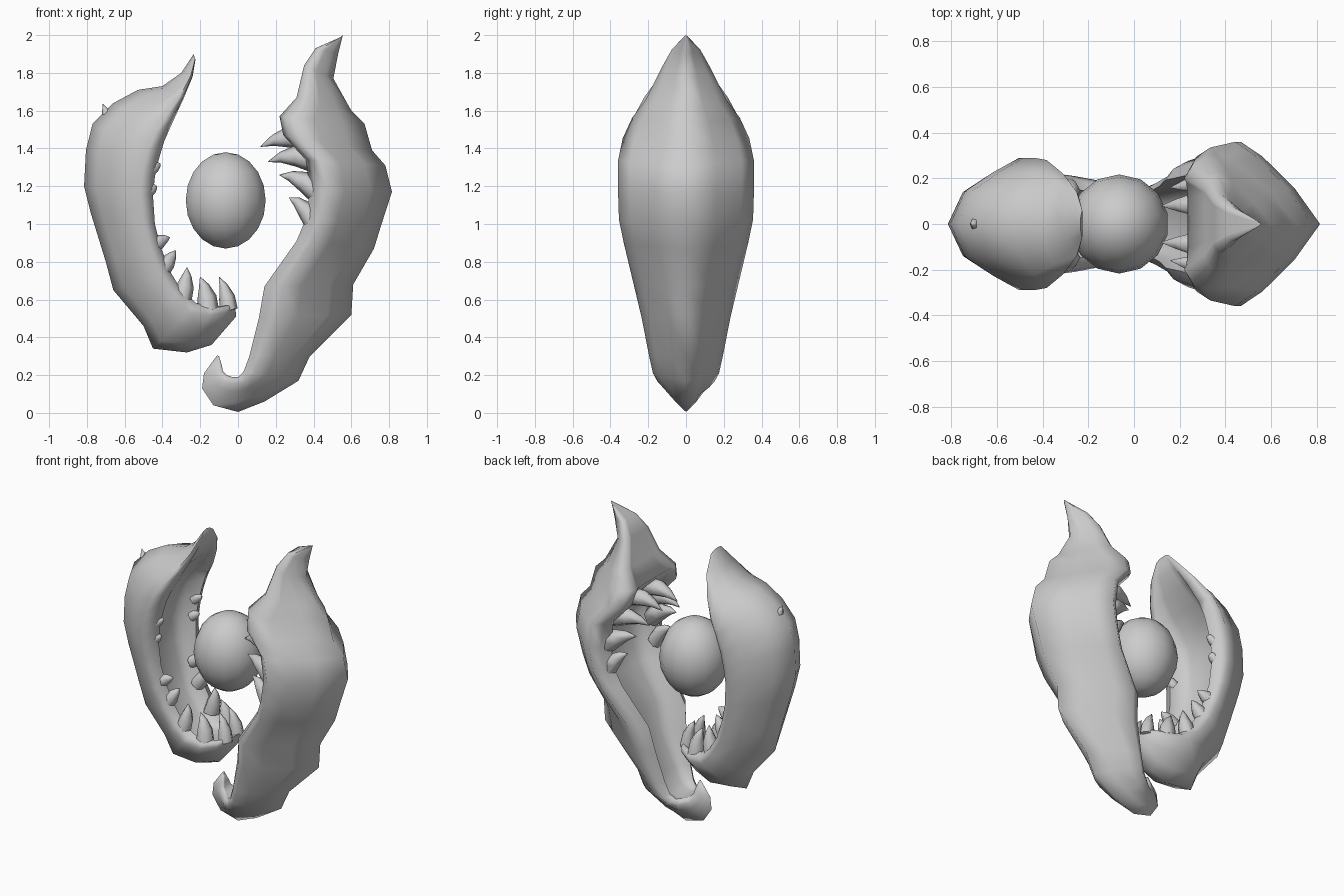
import bpy, bmesh, math
from mathutils import Vector

cube = bpy.data.objects.get("Cube")
if cube:
    bpy.data.objects.remove(cube)

grey = bpy.data.materials.new("bone_grey")
grey.use_nodes = True
grey.diffuse_color = (0.6, 0.6, 0.6, 1)
grey.node_tree.nodes["Principled BSDF"].inputs["Base Color"].default_value = (0.6, 0.6, 0.6, 1)


def finish(name, bm):
    bmesh.ops.recalc_face_normals(bm, faces=bm.faces)
    mesh = bpy.data.meshes.new(name)
    bm.to_mesh(mesh)
    bm.free()
    mesh.materials.append(grey)
    ob = bpy.data.objects.new(name, mesh)
    bpy.context.collection.objects.link(ob)
    bpy.ops.object.select_all(action='DESELECT')
    ob.select_set(True)
    bpy.context.view_layer.objects.active = ob
    bpy.ops.object.shade_smooth_by_angle(angle=math.radians(85))


def loft(bm, rings):
    """Skin a list of closed rings and cap both ends."""
    loops = [[bm.verts.new(p) for p in ring] for ring in rings]
    n = len(loops[0])
    for a, b in zip(loops, loops[1:]):
        for i in range(n):
            j = (i + 1) % n
            bm.faces.new((a[i], a[j], b[j], b[i]))
    bm.faces.new(loops[0])
    bm.faces.new(loops[-1])


def jaw(name, stations, outer, rim_width):
    """Each station: rim x, z, ridge x, z, half width, hollow depth."""
    rings = []
    for ex, ez, rx, rz, w, d in stations:
        rim, ridge = Vector((ex, 0, ez)), Vector((rx, 0, rz))

        def at(t, y):
            p = rim.lerp(ridge, t)
            p.y = y * w
            return p
        inner = [(d * .75, rim_width * .9), (d, rim_width * .55)]
        half = outer + [(0, rim_width)] + inner
        ring = [at(1, 0)] + [at(t, y) for t, y in half] + [at(d, 0)]
        ring += [at(t, -y) for t, y in reversed(half)]
        rings.append(ring)
    bm = bmesh.new()
    loft(bm, rings)
    finish(name, bm)


# Long hooked jaw with a pointed crest
jaw("upper_jaw", [
    (.545, 1.99, .555, 2.0, .01, 0), (.41, 1.93, .53, 1.9, .075, 0),
    (.35, 1.84, .505, 1.77, .13, 0), (.31, 1.67, .6, 1.6, .215, 0),
    (.22, 1.57, .67, 1.53, .285, .03), (.24, 1.47, .71, 1.39, .335, .22),
    (.36, 1.34, .78, 1.31, .36, .33), (.38, 1.18, .815, 1.17, .36, .33),
    (.36, 1.03, .76, 1.0, .355, .33), (.31, .91, .72, .87, .33, .33),
    (.14, .67, .61, .68, .275, .33), (.11, .5, .6, .52, .235, .3),
    (.06, .3, .38, .3, .195, .25), (.03, .22, .32, .17, .175, .2),
    (0, .19, .14, .06, .15, .1), (-.03, .19, 0, .005, .115, 0),
    (-.06, .2, -.13, .04, .07, 0), (-.08, .22, -.19, .13, .05, 0),
    (-.085, .25, -.18, .21, .035, 0), (-.1, .3, -.11, .305, .005, 0),
], [(.74, .44), (.42, .82), (.2, 1), (.07, .88)], .7)

# Shorter scooped jaw
jaw("lower_jaw", [
    (-.225, 1.87, -.235, 1.9, .06, 0), (-.24, 1.78, -.3, 1.8, .14, .1),
    (-.29, 1.66, -.4, 1.73, .22, .2), (-.35, 1.53, -.53, 1.71, .28, .28),
    (-.39, 1.44, -.66, 1.64, .29, .3), (-.42, 1.34, -.77, 1.53, .29, .32),
    (-.44, 1.25, -.805, 1.39, .288, .32),
    (-.45, 1.15, -.815, 1.2, .28, .32), (-.44, 1.0, -.78, 1.06, .265, .32),
    (-.41, .88, -.7, .8, .25, .32), (-.36, .75, -.66, .65, .23, .32),
    (-.3, .65, -.5, .46, .22, .3), (-.22, .58, -.45, .34, .21, .25),
    (-.13, .56, -.27, .32, .19, .15), (-.05, .57, -.14, .36, .14, .08),
    (-.015, .57, -.01, .51, .05, 0),
], [(.82, .5), (.48, .79), (.18, 1), (.05, .9)], .7)

# Floating orb between the jaws
bm = bmesh.new()
bmesh.ops.create_uvsphere(bm, u_segments=14, v_segments=10, radius=1)
bmesh.ops.scale(bm, vec=(.217, .217, .255), verts=bm.verts)
bmesh.ops.translate(bm, vec=(-.065, 0, 1.125), verts=bm.verts)
finish("orb", bm)


def tooth(name, base, tip, radius, bend):
    """Curved cone from base to tip."""
    base, tip, bend = Vector(base), Vector(tip), Vector(bend)
    axis = (tip - base).normalized()
    u = axis.cross(Vector((0, 1, .01))).normalized()
    v = axis.cross(u)
    rings = []
    for t, r in ((0, 1), (.35, .85), (.7, .45), (1, .03)):
        c = base.lerp(tip, t) + bend * (4 * t * (1 - t))
        rings.append([c + (u * math.cos(k * math.pi / 3) + v * math.sin(k * math.pi / 3)) * r * radius
                      for k in range(6)])
    bm = bmesh.new()
    loft(bm, rings)
    finish(name, bm)


# Mirrored teeth: base x, z; tip x, z; base y, tip y; radius
upper_teeth = [
    (.34, 1.45, .12, 1.41, .09, .08, .065), (.38, 1.34, .16, 1.33, .19, .16, .065),
    (.42, 1.17, .22, 1.26, .24, .21, .065), (.4, 1.01, .27, 1.14, .25, .23, .055),
]
lower_teeth = [
    (-.05, .54, -.1, .72, .06, .05, .05), (-.16, .54, -.2, .72, .12, .11, .06),
    (-.3, .6, -.27, .77, .15, .14, .055), (-.41, .75, -.33, .86, .165, .15, .05),
    (-.46, .88, -.36, .93, .18, .17, .045), (-.48, 1.17, -.43, 1.2, .2, .2, .035),
    (-.47, 1.28, -.41, 1.32, .21, .2, .035),
]
for row, teeth, bend in (("upper", upper_teeth, (0, 0, .025)), ("lower", lower_teeth, (.01, 0, .01))):
    for i, (bx, bz, tx, tz, by, ty, r) in enumerate(teeth):
        for side, s in (("right", -1), ("left", 1)):
            tooth(f"{row}_tooth_{i + 1}_{side}", (bx, s * by, bz), (tx, s * ty, tz), r, bend)

# Small spur on the back of the shorter jaw
tooth("back_spur", (-.68, 0, 1.54), (-.715, 0, 1.635), .035, (0, 0, 0))
